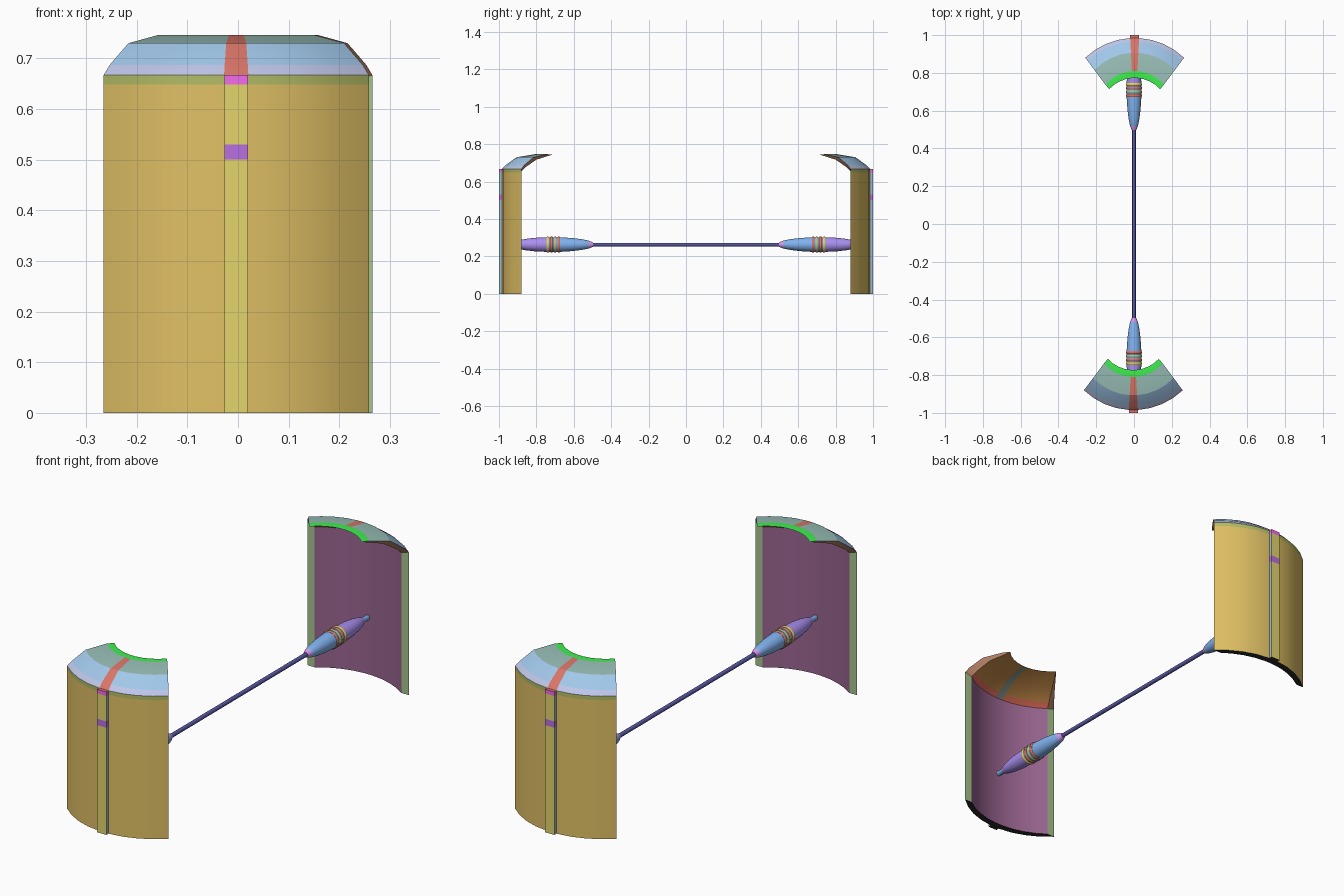
import bpy, bmesh, math
from mathutils import Matrix

if "Cube" in bpy.data.objects:
    bpy.data.objects.remove(bpy.data.objects["Cube"])

COLORS = {
    "orange": (.75, .53, .13), "olive": (.45, .50, .13), "lavender": (.52, .57, .82),
    "sky": (.36, .58, .83), "teal": (.31, .51, .46), "lime": (.05, .85, .08),
    "plum": (.32, .13, .28), "red": (.75, .15, .10), "rust": (.52, .24, .06),
    "leaf": (.38, .56, .27), "brown": (.55, .27, .17), "black": (.02, .02, .02),
    "crimson": (.70, .18, .14), "slate": (.22, .27, .22), "yellow": (.78, .66, .15),
    "violet": (.48, .16, .75), "magenta": (.92, .15, .85), "blue": (.22, .45, .87),
    "indigo": (.40, .28, .88), "navy": (.10, .10, .38), "orchid": (.65, .32, .85),
    "steel": (.35, .50, .62),
}
MATS = {}
for name, rgb in COLORS.items():
    MATS[name] = bpy.data.materials.new(name)
    MATS[name].diffuse_color = (*rgb, 1)


def finish(bm, name, turn=0, angle=30):
    """Turn a bmesh with colour-indexed faces into a shaded object."""
    bmesh.ops.recalc_face_normals(bm, faces=bm.faces)
    bm.transform(Matrix.Rotation(turn, 4, 'Z'))
    me = bpy.data.meshes.new(name)
    bm.to_mesh(me)
    bm.free()
    used = sorted({p.material_index for p in me.polygons})
    keys = list(COLORS)
    new = [used.index(p.material_index) for p in me.polygons]
    for i in used:
        me.materials.append(MATS[keys[i]])
    for p, i in zip(me.polygons, new):
        p.material_index = i
    ob = bpy.data.objects.new(name, me)
    bpy.context.collection.objects.link(ob)
    bpy.ops.object.select_all(action='DESELECT')
    ob.select_set(True)
    bpy.context.view_layer.objects.active = ob
    bpy.ops.object.shade_smooth_by_angle(angle=math.radians(angle))
    return ob


def face(bm, verts, color):
    bm.faces.new(verts).material_index = list(COLORS).index(color)


# Arc stations, -1..1, with a narrow middle segment for the centre strip
W = .083
T = [-1, -.77, -.54, -.31, -W, W, .31, .54, .77, 1]
MID = 4
SHIFT = .0035


def arc(bm, z, half, edge, mid):
    sag = mid - edge
    r = (half * half + sag * sag) / (2 * sag)
    a = math.asin(half / r)
    return [bm.verts.new((r * math.sin(t * a) + SHIFT, mid - r + r * math.cos(t * a), z)) for t in T]


OUT, IN = (.262, .88, .985), (.224, .88, .953)
OUTER = [(0, *OUT), (.648, *OUT), (.667, *OUT), (.687, .25, .865, .966),
         (.73, .213, .815, .907), (.746, .155, .738, .81)]
INNER = [(0, *IN), (.64, *IN), (.655, *IN), (.675, .215, .86, .932),
         (.717, .185, .80, .87), (.744, .135, .714, .773)]
OUT_COL = ["orange", "olive", "lavender", "sky", "teal"]
IN_COL = ["plum", "plum", "red", "rust", "rust"]
END_COL = ["leaf", "leaf", "brown", "brown", "brown"]


def shield(name, turn):
    bm = bmesh.new()
    o = [arc(bm, *p) for p in OUTER]
    n = [arc(bm, *p) for p in INNER]
    for j in range(len(T) - 1):
        for k in range(5):
            oc, ic = OUT_COL[k], IN_COL[k]
            if j == MID and k > 1:
                oc, ic = "crimson", "slate"
            face(bm, (o[k][j], o[k][j + 1], o[k + 1][j + 1], o[k + 1][j]), oc)
            face(bm, (n[k][j], n[k][j + 1], n[k + 1][j + 1], n[k + 1][j]), ic)
        face(bm, (o[0][j], o[0][j + 1], n[0][j + 1], n[0][j]), "black")
        face(bm, (o[5][j], o[5][j + 1], n[5][j + 1], n[5][j]), "lime")
    for k in range(5):
        for j in (0, -1):
            face(bm, (o[k][j], o[k + 1][j], n[k + 1][j], n[k][j]), END_COL[k])
    finish(bm, name, turn, 20)


# Raised centre rib with coloured bands
def rib(name, turn):
    bm = bmesh.new()
    rings = [[bm.verts.new((x + SHIFT, y, z)) for x, y in
              ((-.0235, .975), (.0235, .975), (.0235, 1), (-.0235, 1))]
             for z in (0, .5, .53, .648, .667)]
    for k, col in enumerate(("yellow", "violet", "yellow", "magenta")):
        for i in range(4):
            m = (i + 1) % 4
            c = "steel" if i in (1, 3) and col == "yellow" else col
            face(bm, (rings[k][i], rings[k][m], rings[k + 1][m], rings[k + 1][i]), c)
    face(bm, rings[0], "black")
    face(bm, rings[-1], "crimson")
    finish(bm, name, turn, 20)


# Turned parts along the y axis
def lathe(name, profile, colors, turn=0, sides=24):
    bm = bmesh.new()
    rings = [[bm.verts.new((r * math.cos(i * math.tau / sides), y,
                            .263 + r * math.sin(i * math.tau / sides)))
              for i in range(sides)] for y, r in profile]
    for k in range(len(rings) - 1):
        for i in range(sides):
            m = (i + 1) % sides
            face(bm, (rings[k][i], rings[k][m], rings[k + 1][m], rings[k + 1][i]), colors[k])
    face(bm, rings[0], colors[0])
    face(bm, rings[-1], colors[-1])
    finish(bm, name, turn)


GRIP = [(.498, .012), (.52, .021), (.56, .029), (.61, .035), (.672, .039), (.745, .039),
        (.81, .036), (.86, .030), (.90, .021), (.92, .012), (.957, .012)]
GRIP_COL = ["orchid"] + ["blue"] * 4 + ["indigo"] * 4 + ["blue"]

for side, turn in (("back", 0), ("front", math.pi)):
    shield(side + "_shield", turn)
    rib(side + "_rib", turn)
    lathe(side + "_grip", GRIP, GRIP_COL, turn)
    # Rounded grip rings
    for i, col in enumerate(("crimson", "leaf", "crimson", "yellow")):
        y = .68 + i * .0195
        ring = [(y - .008 * math.cos(a), .037 + .006 * math.sin(a))
                for a in [math.pi * s / 6 for s in range(7)]]
        lathe(f"{side}_grip_ring_{i + 1}", ring, [col] * 6, turn)

# Connecting rod
lathe("connecting_rod", [(-.51, .0095), (.51, .0095)], ["navy"], sides=16)

for m in bpy.data.materials:
    if m.users and not m.is_grease_pencil:
        m.use_nodes = True
        m.node_tree.nodes["Principled BSDF"].inputs["Base Color"].default_value = m.diffuse_color
